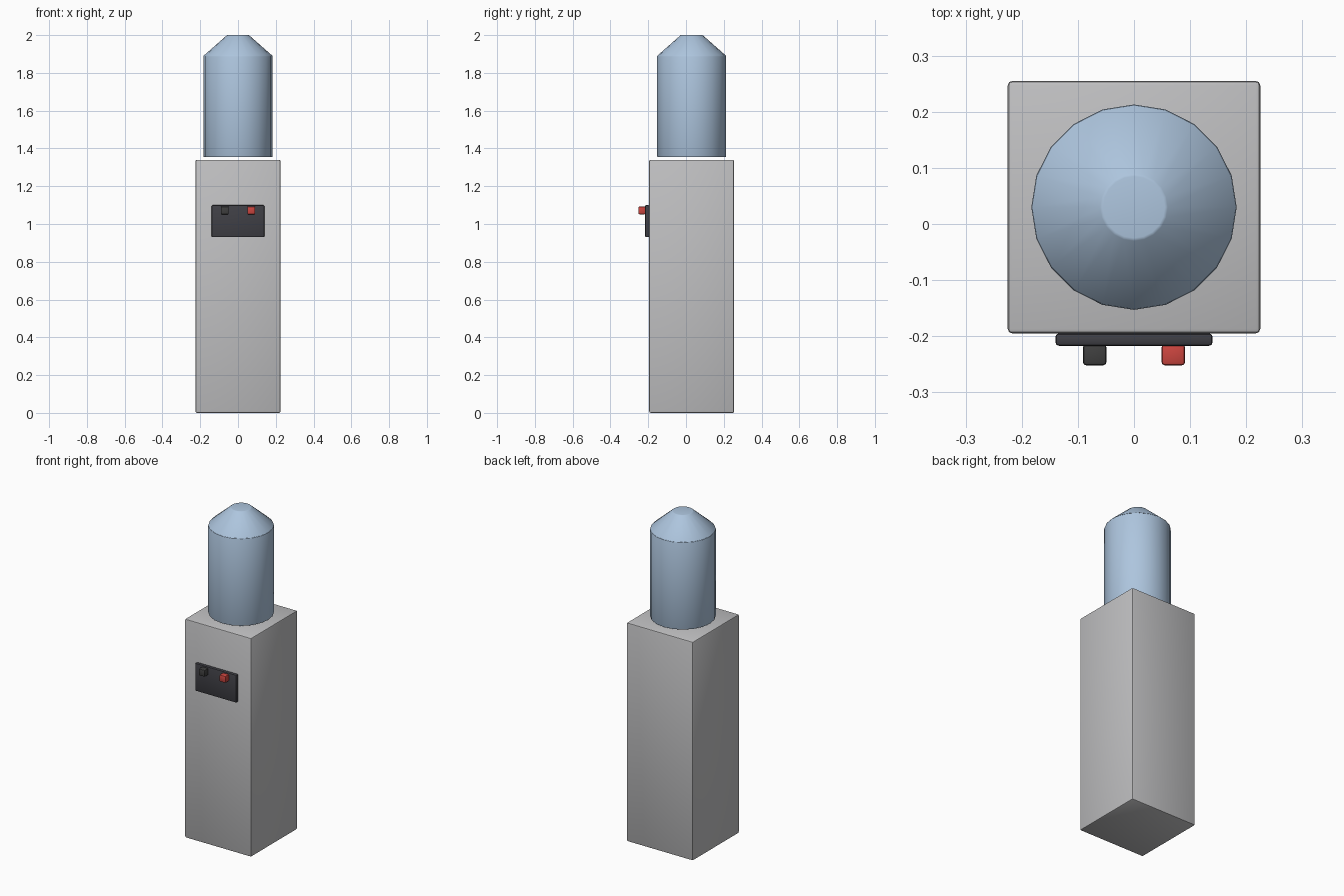
import bpy
import math

default = bpy.data.objects.get("Cube")
if default:
    bpy.data.objects.remove(default, do_unlink=True)


def material(name, r, g, b):
    mat = bpy.data.materials.new(name)
    mat.use_nodes = True
    mat.diffuse_color = (r, g, b, 1)
    mat.node_tree.nodes["Principled BSDF"].inputs["Base Color"].default_value = (r, g, b, 1)
    return mat


def finish(obj, name, mat, bevel, segments=2):
    """Name, colour, round the edges and smooth the shading."""
    obj.name = name
    obj.data.materials.append(mat)
    bpy.ops.object.transform_apply(location=False, rotation=False, scale=True)
    mod = obj.modifiers.new("soft_edges", "BEVEL")
    mod.width = bevel
    mod.segments = segments
    mod.limit_method = "ANGLE"
    mod.angle_limit = math.radians(30)
    bpy.ops.object.modifier_apply(modifier=mod.name)
    bpy.ops.object.shade_smooth_by_angle(angle=math.radians(30))


def box(name, mat, center, size, bevel):
    bpy.ops.mesh.primitive_cube_add(size=1, location=center)
    obj = bpy.context.object
    obj.scale = size
    finish(obj, name, mat, bevel)


def tapered(name, mat, z0, z1, r0, r1, bevel):
    bpy.ops.mesh.primitive_cone_add(vertices=20, radius1=r0, radius2=r1, depth=z1 - z0,
                                    location=(0, 0.03, (z0 + z1) / 2))
    finish(bpy.context.object, name, mat, bevel)


grey = material("cabinet_grey", 0.53, 0.53, 0.54)
blue = material("bottle_blue", 0.42, 0.56, 0.73)
dark = material("panel_dark", 0.05, 0.05, 0.06)
black = material("button_black", 0.05, 0.05, 0.05)
red = material("button_red", 0.6, 0.06, 0.05)

# Cabinet
box("cabinet", grey, (0, 0.03, 0.67), (0.45, 0.45, 1.34), 0.008)

# Bottle, hovering just above the cabinet
tapered("bottle_body", blue, 1.355, 1.89, 0.183, 0.183, 0.003)
tapered("bottle_shoulder", blue, 1.89, 2.0, 0.183, 0.058, 0.003)

# Control panel and its two buttons
box("control_panel", dark, (0, -0.206, 1.015), (0.28, 0.022, 0.17), 0.006)
for name, mat, x in (("right_button", black, -0.07), ("left_button", red, 0.07)):
    box(name, mat, (x, -0.233, 1.072), (0.042, 0.038, 0.042), 0.006)
